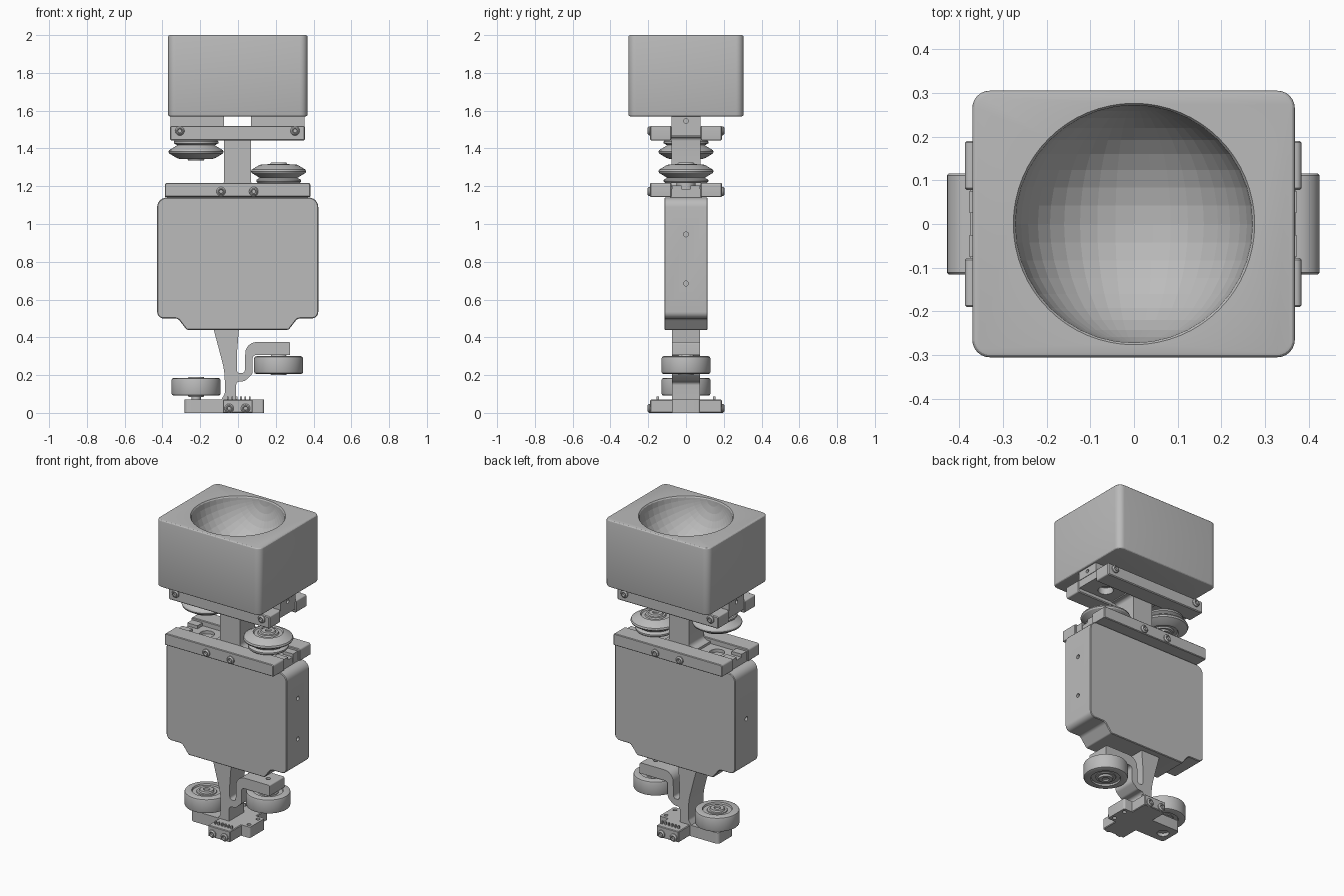
import bpy, bmesh, math
from mathutils import Vector, Matrix

if "Cube" in bpy.data.objects:
    bpy.data.objects.remove(bpy.data.objects["Cube"])

grey = bpy.data.materials.new("plain grey")
grey.diffuse_color = (0.5, 0.5, 0.5, 1)
grey.use_nodes = True
grey.node_tree.nodes["Principled BSDF"].inputs["Base Color"].default_value = grey.diffuse_color


def finish(bm, name):
    bmesh.ops.recalc_face_normals(bm, faces=bm.faces)
    me = bpy.data.meshes.new(name)
    bm.to_mesh(me)
    bm.free()
    me.materials.append(grey)
    ob = bpy.data.objects.new(name, me)
    bpy.context.collection.objects.link(ob)
    return ob


def rounded(pts, n=6):
    """Outline from (u, v, radius) corners with true arc fillets."""
    out = []
    for i, (u, v, r) in enumerate(pts):
        p = Vector((u, v))
        if r == 0:
            out.append(p)
            continue
        a = (Vector(pts[i - 1][:2]) - p).normalized()
        b = (Vector(pts[(i + 1) % len(pts)][:2]) - p).normalized()
        half = a.angle(b) / 2
        t, w = r / math.tan(half), math.sin(half)
        for k in range(n + 1):
            s = k / n
            c0, c1, c2 = (1 - s) ** 2, 2 * s * (1 - s) * w, s * s
            out.append(((p + a * t) * c0 + p * c1 + (p + b * t) * c2) / (c0 + c1 + c2))
    return out


def prism(name, pts, lo, hi, axis="y"):
    """Extrude an outline along y (u,v = x,z) or z (u,v = x,y)."""
    bm = bmesh.new()
    place = (lambda p, d: (p.x, d, p.y)) if axis == "y" else (lambda p, d: (p.x, p.y, d))
    face = bm.faces.new([bm.verts.new(place(p, lo)) for p in rounded(pts)])
    ext = bmesh.ops.extrude_face_region(bm, geom=[face])
    shift = (0, hi - lo, 0) if axis == "y" else (0, 0, hi - lo)
    bmesh.ops.translate(bm, vec=shift, verts=[v for v in ext["geom"] if isinstance(v, bmesh.types.BMVert)])
    return finish(bm, name)


def rect(x0, x1, v0, v1, r=0.0):
    return [(x0, v0, r), (x1, v0, r), (x1, v1, r), (x0, v1, r)]


def lathe(name, profile, loc, direction=(0, 0, 1), seg=40):
    """Spin an (r, h) profile around an axis pointing along direction."""
    bm = bmesh.new()
    vs = [bm.verts.new((r, 0, h)) for r, h in profile]
    es = [bm.edges.new(e) for e in zip(vs, vs[1:])]
    bmesh.ops.spin(bm, geom=vs + es, cent=(0, 0, 0), axis=(0, 0, 1), angle=math.tau, steps=seg)
    bmesh.ops.remove_doubles(bm, verts=bm.verts, dist=1e-5)
    rot = Vector((0, 0, 1)).rotation_difference(Vector(direction)).to_matrix().to_4x4()
    bm.transform(Matrix.Translation(loc) @ rot)
    return finish(bm, name)


def rod(name, r, length, loc, direction=(0, 0, 1), seg=24):
    return lathe(name, [(0, 0), (r, 0), (r, length), (0, length)], loc, direction, seg)


def apply_mods(ob):
    bpy.context.view_layer.objects.active = ob
    for m in list(ob.modifiers):
        bpy.ops.object.modifier_apply(modifier=m.name)


def cut(ob, cutter):
    m = ob.modifiers.new("cut", "BOOLEAN")
    m.operation, m.object, m.solver = "DIFFERENCE", cutter, "EXACT"
    apply_mods(ob)
    bpy.data.objects.remove(cutter)


def soften(ob, width, seg=2):
    m = ob.modifiers.new("bevel", "BEVEL")
    m.width, m.segments, m.limit_method, m.angle_limit = width, seg, "ANGLE", math.radians(50)
    apply_mods(ob)


# Head block with a spherical bowl
head = prism("head_block", rect(-0.37, 0.368, -0.305, 0.305, 0.04), 1.57, 2.0, "z")
soften(head, 0.01, 3)
bm = bmesh.new()
bmesh.ops.create_uvsphere(bm, u_segments=40, v_segments=20, radius=0.272)
bm.transform(Matrix.Translation((0, 0, 2.0)) @ Matrix.Rotation(math.pi / 2, 4, "X"))
cut(head, finish(bm, "bowl_cutter"))
rim = [(0.268, -0.012), (0.279, 0.004), (0, 0.004), (0, -0.012), (0.268, -0.012)]
cut(head, lathe("rim_cutter", rim, (0, 0, 2.0), seg=64))

# Main body
body = prism("main_body", [
    (-0.428, 1.14, 0.05), (0.425, 1.14, 0.05), (0.425, 0.5, 0.035), (0.315, 0.5, 0.03),
    (0.268, 0.44, 0.015), (-0.272, 0.44, 0.015), (-0.318, 0.5, 0.03), (-0.428, 0.5, 0.035)], -0.115, 0.115)
soften(body, 0.004, 1)
for side, heights in ((1, (0.945, 0.685)), (-1, (0.815,))):
    for z in heights:
        cut(body, rod("hole_cutter", 0.013, 0.06, (side * 0.45, 0, z), (-side, 0, 0)))

# Stem joining the two rail mounts
prism("stem", [
    (-0.12, 1.18, 0), (-0.12, 1.2, 0), (-0.073, 1.2, 0.03), (-0.073, 1.46, 0.02), (-0.11, 1.46, 0), (-0.11, 1.52, 0),
    (0.105, 1.52, 0), (0.105, 1.46, 0), (0.068, 1.46, 0.02), (0.068, 1.2, 0.03), (0.115, 1.2, 0), (0.115, 1.18, 0)],
    -0.076, 0.076)

# Upper and lower rail mounts: floors, pads, and clamp bars front and back
upper = prism("upper_mount_floor", rect(-0.355, 0.35, 1.467, 1.52), -0.085, 0.085)
cut(upper, rod("hole_cutter", 0.045, 0.06, (0.215, 0, 1.45)))
for name, x0, x1 in (("left", -0.358, -0.075), ("right", 0.07, 0.353)):
    pad = prism(name + "_head_pad", rect(x0, x1, 1.515, 1.572), -0.076, 0.076)
    s = 1 if x1 > 0.2 else -1
    cut(pad, rod("hole_cutter", 0.012, 0.05, (s * 0.37, 0, 1.545), (-s, 0, 0)))
lower = prism("lower_mount_floor", rect(-0.375, 0.37, 1.13, 1.185), -0.085, 0.085)
cut(lower, rod("hole_cutter", 0.045, 0.03, (-0.22, 0, 1.165)))
for x0, x1 in ((0.3, 0.372), (-0.377, -0.305)):
    for y in (-0.075, 0.025):
        prism("mount_end_ridge", rect(x0, x1, 1.15, 1.205), y, y + 0.05)

screw = [(0, 0.003), (0.01, 0.003), (0.012, 0.013), (0.017, 0.013), (0.024, 0.006), (0.025, -0.01), (0, -0.01)]
for side, label in ((-1, "front"), (1, "back")):
    y0, y1 = sorted((side * 0.078, side * 0.19))
    bar = prism(label + "_upper_clamp_bar", rect(-0.36, 0.355, 1.443, 1.52, 0.008), y0, y1)
    soften(bar, 0.005, 1)
    bar = prism(label + "_lower_clamp_bar", [
        (-0.387, 1.143, 0.004), (0.383, 1.143, 0.004), (0.383, 1.218, 0.012), (-0.387, 1.218, 0.012)], y0, y1)
    soften(bar, 0.005, 1)
    # Connector block on the foot with its row of pins
    y0, y1 = sorted((side * 0.07, side * 0.19))
    block = prism(label + "_foot_connector", rect(-0.08, 0.077, 0, 0.07), y0, y1)
    soften(block, 0.004, 1)
    for i in range(6):
        prism("connector_pin", rect(-0.058 + i * 0.023, -0.049 + i * 0.023, 0.06, 0.088),
              side * 0.15 - 0.006, side * 0.15 + 0.006)
    for x, z in ((-0.308, 1.493), (0.302, 1.493), (-0.09, 1.172), (0.083, 1.172), (-0.047, 0.024), (0.04, 0.024)):
        lathe(label + "_screw", screw, (x, side * 0.19, z), (0, side, 0), 20)

# Lower leg with the curved wheel arm
leg = prism("leg_and_arm", [
    (-0.127, 0.46, 0), (-0.127, 0.435, 0), (-0.07, 0.22, 0.4), (-0.07, 0.1, 0.03), (-0.095, 0.06, 0),
    (-0.01, 0.05, 0), (-0.01, 0.165, 0.02), (0.035, 0.168, 0.025), (0.077, 0.205, 0.03), (0.077, 0.307, 0.02),
    (0.276, 0.307, 0), (0.276, 0.375, 0.008), (0.04, 0.375, 0.06), (0.036, 0.21, 0.018), (-0.006, 0.21, 0.018),
    (-0.006, 0.31, 0.2), (0.006, 0.46, 0)], -0.075, 0.075)
cut(leg, rod("hole_cutter", 0.014, 0.03, (0.215, 0, 0.355)))

# Foot plate
foot = prism("foot_plate", [
    (-0.282, -0.075, 0.02), (0.137, -0.075, 0.012), (0.137, 0.075, 0.012), (-0.282, 0.075, 0.02)], 0, 0.07, "z")
cut(foot, rod("hole_cutter", 0.035, 0.03, (-0.22, 0, -0.01)))
for y in (-0.045, 0.045):
    for z in (-0.01, 0.055):
        cut(foot, rod("hole_cutter", 0.012, 0.025, (0.11, y, z)))

# Flat rollers: half profile mirrored top to bottom
half = [(0, 0.044), (0.018, 0.044), (0.02, 0.053), (0.04, 0.053), (0.044, 0.042), (0.058, 0.042), (0.06, 0.037),
        (0.084, 0.037), (0.087, 0.047), (0.118, 0.047), (0.127, 0.043), (0.13, 0.034)]
roller = half + [(r, -h) for r, h in reversed(half)]
for name, x, z, axle in (("right", 0.215, 0.253, 0.253), ("left", -0.222, 0.138, 0.06)):
    lathe(name + "_roller", roller, (x, 0, z), seg=48)
    rod(name + "_roller_axle", 0.025, 0.078, (x, 0, axle))

# V-shaped rollers on bosses, one above the lower mount and one below the upper
vee = [(0, 0.0), (0.112, 0.0), (0.118, 0.006), (0.118, 0.016), (0.1, 0.026), (0.112, 0.034), (0.142, 0.052),
       (0.146, 0.06), (0.142, 0.07), (0.102, 0.094), (0.088, 0.098), (0.082, 0.09), (0.062, 0.09), (0.058, 0.099),
       (0.045, 0.099), (0.04, 0.108), (0.018, 0.108), (0.015, 0.1), (0, 0.1)]
for name, x, z, s in (("right", 0.215, 1.218, 1), ("left", -0.222, 1.443, -1)):
    lathe(name + "_vee_roller", vee, (x, 0, z), (0, 0, s), 48)
    rod(name + "_vee_roller_axle", 0.05, 0.05, (x, 0, z - s * 0.04), (0, 0, s))

# Smooth shading with sharp edges kept
bpy.ops.object.select_all(action="SELECT")
bpy.ops.object.shade_smooth_by_angle(angle=math.radians(25))
# The bowl keeps its flat facets
for p in head.data.polygons:
    if p.center.z < 1.985 and Vector((p.center.x, p.center.y, p.center.z - 2)).length < 0.275:
        p.use_smooth = False
